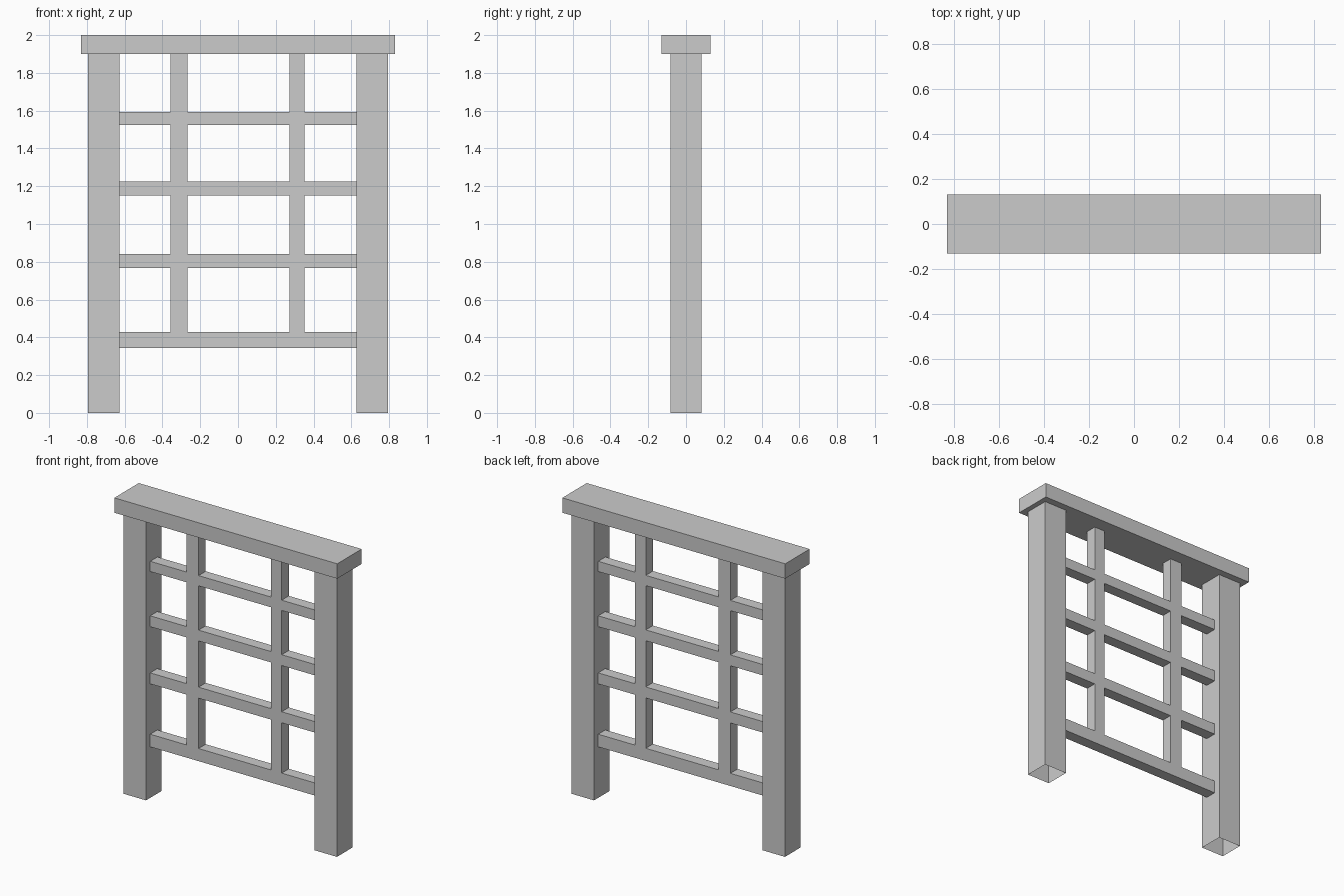
import bpy, bmesh

if "Cube" in bpy.data.objects:
    bpy.data.objects.remove(bpy.data.objects["Cube"])


def make_object(name, bm):
    bmesh.ops.recalc_face_normals(bm, faces=bm.faces)
    mesh = bpy.data.meshes.new(name)
    bm.to_mesh(mesh)
    bm.free()
    obj = bpy.data.objects.new(name, mesh)
    bpy.context.collection.objects.link(obj)
    return obj


def box(name, x0, x1, y, z0, z1, capped=True):
    bm = bmesh.new()
    bmesh.ops.create_cube(bm, size=1)
    for v in bm.verts:
        v.co = ((x0 + x1) / 2 + v.co.x * (x1 - x0), v.co.y * 2 * y,
                (z0 + z1) / 2 + v.co.z * (z1 - z0))
    if not capped:
        bm.normal_update()
        caps = [f for f in bm.faces if abs(f.normal.z) > 0.5]
        bmesh.ops.delete(bm, geom=caps, context='FACES_ONLY')
    return make_object(name, bm)


# Top beam
box("top_beam", -0.83, 0.83, 0.13, 1.90, 2.0)

# Side posts, open at the ends
box("left_post", -0.795, -0.627, 0.083, 0, 1.90, capped=False)
box("right_post", 0.627, 0.795, 0.083, 0, 1.90, capped=False)

# Lattice: one flush grid, odd columns are bars and even rows are rails
xs = [-0.627, -0.357, -0.267, 0.273, 0.352, 0.627]
zs = [0.343, 0.428, 0.767, 0.841, 1.152, 1.225, 1.523, 1.592, 1.90]
bm = bmesh.new()
grid = [[bm.verts.new((x, 0, z)) for z in zs] for x in xs]
for i in range(len(xs) - 1):
    for j in range(len(zs) - 1):
        if i % 2 == 1 or j % 2 == 0:
            bm.faces.new((grid[i][j], grid[i + 1][j],
                          grid[i + 1][j + 1], grid[i][j + 1]))
bmesh.ops.delete(bm, geom=[v for v in bm.verts if not v.link_faces], context='VERTS')
lattice = make_object("lattice", bm)
depth = lattice.modifiers.new("depth", 'SOLIDIFY')
depth.thickness = 0.076
depth.offset = 0
